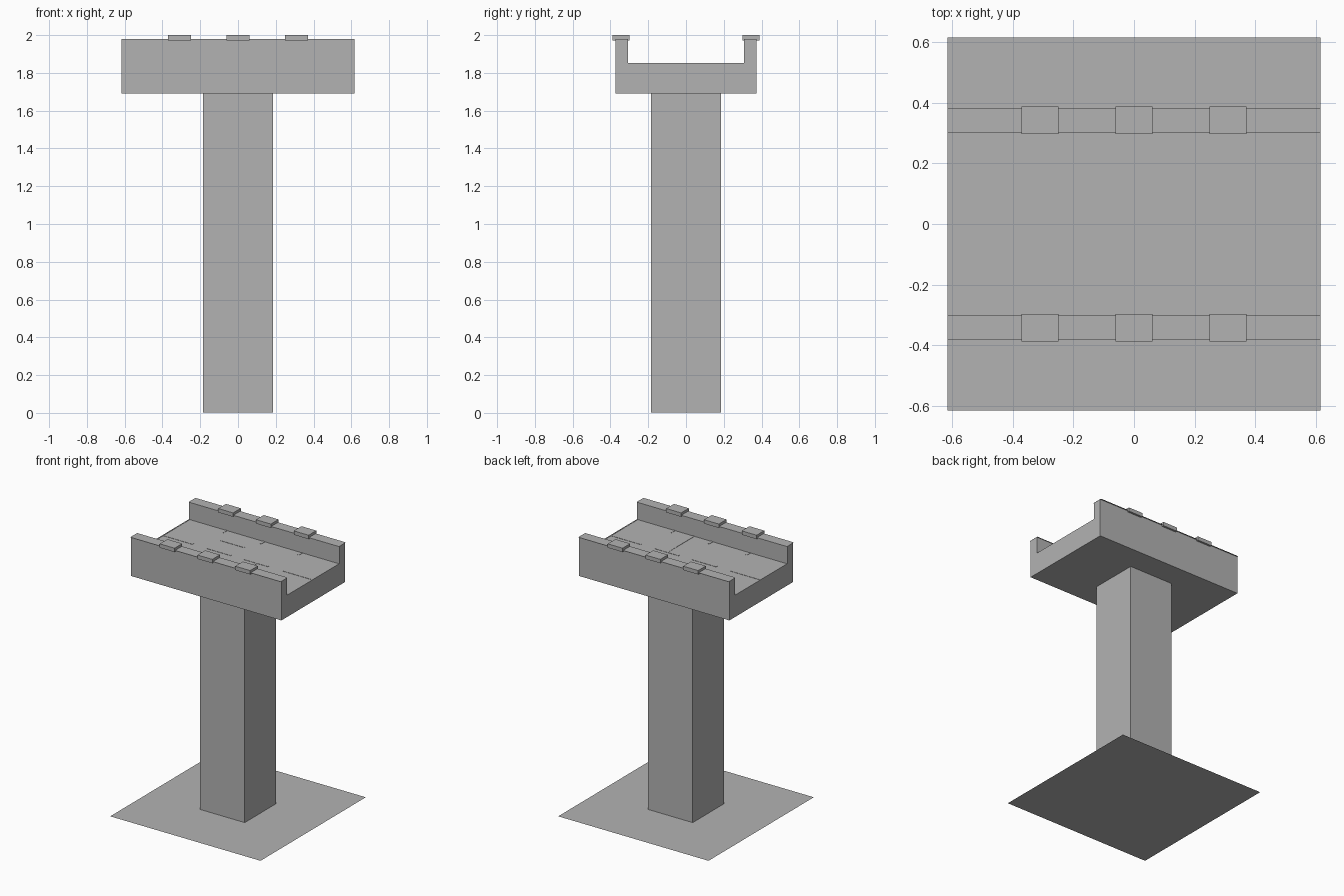
import bpy
import bmesh

cube = bpy.data.objects.get("Cube")
if cube:
    bpy.data.objects.remove(cube, do_unlink=True)

grey = bpy.data.materials.new("concrete grey")
grey.use_nodes = True
colour = (0.45, 0.45, 0.45, 1)
grey.diffuse_color = colour
grey.node_tree.nodes["Principled BSDF"].inputs["Base Color"].default_value = colour

HALF = 0.617     # half length of deck and ground
FLOOR = 1.85     # walkway height
RIM = 1.98       # parapet height


def finish(name, bm):
    bmesh.ops.recalc_face_normals(bm, faces=bm.faces)
    mesh = bpy.data.meshes.new(name)
    bm.to_mesh(mesh)
    bm.free()
    mesh.materials.append(grey)
    obj = bpy.data.objects.new(name, mesh)
    bpy.context.collection.objects.link(obj)
    return obj


def box(name, x, y, z):
    """Box from (low, high) ranges on each axis."""
    bm = bmesh.new()
    bmesh.ops.create_cube(bm, size=1)
    for v in bm.verts:
        for i, (low, high) in enumerate((x, y, z)):
            v.co[i] = high if v.co[i] > 0 else low
    return finish(name, bm)


def sheet(name, x, y, z):
    """Flat upward-facing rectangle."""
    bm = bmesh.new()
    bm.faces.new([bm.verts.new((px, py, z)) for px, py in
                  ((x[0], y[0]), (x[1], y[0]), (x[1], y[1]), (x[0], y[1]))])
    obj = finish(name, bm)
    if obj.data.polygons[0].normal.z < 0:
        obj.data.flip_normals()
    return obj


# Ground and supporting pillar
sheet("ground_sheet", (-HALF, HALF), (-HALF, HALF), 0)
box("pillar", (-0.184, 0.184), (-0.184, 0.184), (0.002, 1.69))

# Channel-shaped deck with both parapets, extruded along x
half_profile = [(0.373, 1.69), (0.373, RIM), (0.307, RIM), (0.307, FLOOR)]
profile = half_profile + [(-y, z) for y, z in reversed(half_profile)]
bm = bmesh.new()
end = bm.faces.new([bm.verts.new((-HALF, y, z)) for y, z in profile])
side = bmesh.ops.extrude_face_region(bm, geom=[end], use_keep_orig=True)
moved = [g for g in side["geom"] if isinstance(g, bmesh.types.BMVert)]
bmesh.ops.translate(bm, verts=moved, vec=(2 * HALF, 0, 0))
finish("deck", bm)

# Overhanging rim sheets, parapet blocks and floor ticks on both sides
for label, s in (("front", -1), ("back", 1)):
    def span(a, b):
        return tuple(sorted((s * a, s * b)))
    sheet(label + "_rim", (-HALF, HALF), span(0.301, 0.382), RIM + 0.001)
    for n, x in enumerate((-0.31, 0, 0.31), 1):
        box(f"{label}_block_{n}", (x - 0.061, x + 0.061), span(0.298, 0.388), (1.971, 2))
        box(f"{label}_floor_tick_{n}", (x - 0.007, x + 0.007), span(0.263, 0.307),
            (FLOOR, FLOOR + 0.002))

# Joint strips along the middle of the floor
z = (FLOOR, FLOOR + 0.002)
for n, x in enumerate(((-HALF, -0.367), (-0.253, -0.055), (0.055, 0.25), (0.365, HALF)), 1):
    box(f"centre_strip_{n}", x, (-0.007, 0.009), z)
box("offset_strip", (-0.253, -0.055), (0.149, 0.165), z)
box("cross_strip", (0.145, 0.162), (-0.307, -0.007), z)

# Edge strips at both open ends
for label, x in (("right", (-HALF, -0.61)), ("left", (0.61, HALF))):
    box(label + "_front_edge", x, (-0.307, -0.007), z)
    box(label + "_back_edge", x, (0.009, 0.307), z)
